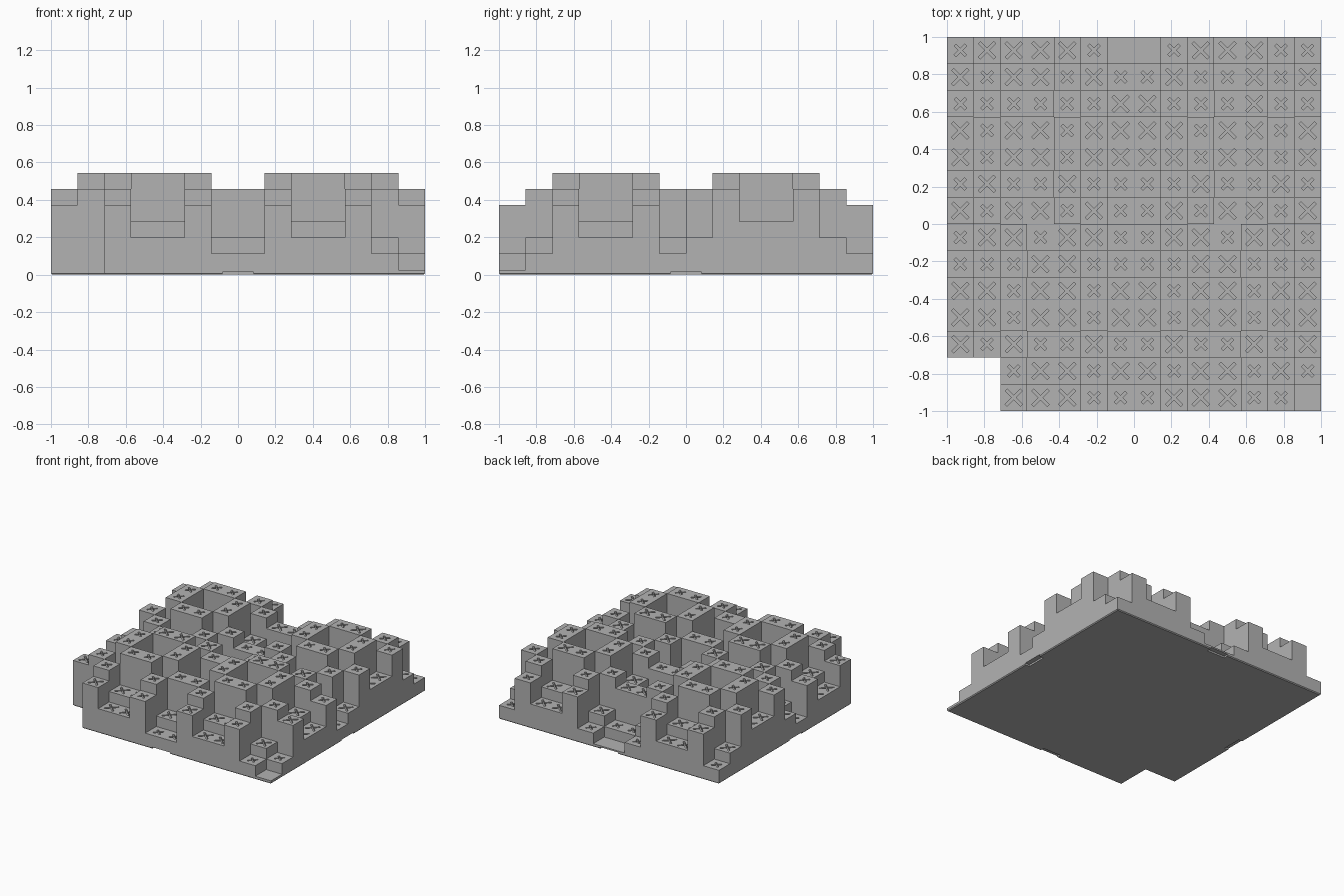
import bpy, bmesh, math

if "Cube" in bpy.data.objects:
    bpy.data.objects.remove(bpy.data.objects["Cube"])

N, C = 14, 1 / 7            # cells per side, cell size
Z0, STEP = 0.026, 0.0865    # lowest top, height step
PLATE = 0.016               # base plate thickness
GROOVE = 0.018              # depth of the cross grooves

grey = bpy.data.materials.new("grey")
grey.diffuse_color = (0.45, 0.45, 0.45, 1)
grey.use_nodes = True
grey.node_tree.nodes["Principled BSDF"].inputs["Base Color"].default_value = grey.diffuse_color

# Cross sizes, back row first: L large, s small, . none
CROSSES = ["sLLLLs..sLLLss", "LsLLsLssLssLsL", "ssssssLLsssLss", "LsLLsLLLLsLLsL",
           "LsLLsLLLLsLLsL", "sLssLssssLssLs", "LsLLsLssLsLLsL", "sLLsLLssLLsLLs",
           "sssLLssssLLsss", "LLsLLsLLsLLsLL", "LLsLLsLLsLLsLL", "LsLssLssLssLsL",
           "..sLLsLLsLLsLs", "..LLLsssLLLss."]


def add_object(name, bm):
    bmesh.ops.remove_doubles(bm, verts=bm.verts, dist=1e-5)
    bmesh.ops.recalc_face_normals(bm, faces=bm.faces)
    mesh = bpy.data.meshes.new(name)
    bm.to_mesh(mesh)
    bm.free()
    mesh.materials.append(grey)
    obj = bpy.data.objects.new(name, mesh)
    bpy.context.collection.objects.link(obj)
    return obj


def height(c, r):
    """Sum of two squares modulo 7, with the four quadrants mirrored."""
    if not (0 <= c < N and 0 <= r < N) or (c < 2 and r < 2):
        return None
    if r < 7:
        i = c if c < 7 else 13 - c
    else:
        i = 6 - c if c < 7 else c - 7
    j = r if r < 7 else 13 - r
    return Z0 + STEP * ((i * i + j * j) % 7)


def quad(bm, *pts):
    return bm.faces.new([bm.verts.new(p) for p in pts])


def grooved_top(bm, cx, cy, z, reach):
    """Square top with a diagonal cross sunk into it."""
    h, w = C / 2, 0.0075

    def polar(angle, u, v, dz=0):
        s, t = math.sin(angle), math.cos(angle)
        return (cx + u * t - v * s, cy + u * s + v * t, z - dz)

    floor = []
    for k in range(4):
        a, b = math.radians(45 + 90 * k), math.radians(135 + 90 * k)
        corner, corner2 = polar(a, h * 2 ** 0.5, 0), polar(b, h * 2 ** 0.5, 0)
        e1, e2 = (reach, -w), (reach, w)
        quad(bm, corner, polar(a, *e2), polar(a, *e1))
        quad(bm, corner, corner2, polar(b, *e1), polar(a, w, w), polar(a, *e2))
        path = [e1, e2, (w, w)]
        floor += [polar(a, *p, GROOVE) for p in path]
        rim = [polar(a, *p) for p in path] + [polar(b, *e1)]
        low = [polar(a, *p, GROOVE) for p in path] + [polar(b, *e1, GROOVE)]
        for n in range(3):
            quad(bm, rim[n], rim[n + 1], low[n + 1], low[n])
    quad(bm, *floor)


# Stepped blocks: tops plus the walls down to lower neighbours
bm = bmesh.new()
for r in range(N):
    for c in range(N):
        z = height(c, r)
        if z is None:
            continue
        x0, y0 = c * C - 1, r * C - 1
        x1, y1 = x0 + C, y0 + C
        mark = CROSSES[N - 1 - r][c]
        if mark == ".":
            quad(bm, (x0, y0, z), (x1, y0, z), (x1, y1, z), (x0, y1, z))
        else:
            grooved_top(bm, x0 + C / 2, y0 + C / 2, z, 0.058 if mark == "L" else 0.040)
        sides = [((0, -1), (x0, y0), (x1, y0)), ((1, 0), (x1, y0), (x1, y1)),
                 ((0, 1), (x1, y1), (x0, y1)), ((-1, 0), (x0, y1), (x0, y0))]
        for (dc, dr), p, q in sides:
            low = height(c + dc, r + dr)
            low = PLATE if low is None else low
            if low < z - 1e-6:
                quad(bm, (*p, low), (*q, low), (*q, z), (*p, z))
# walls keep outward winding, so normals are not guessed across split edges
add_object("stepped_blocks", bm)

# Base plate with a small chamfer and a missing corner
g = 2 * C - 1
bm = bmesh.new()


def ring(inset, z):
    a, b, n = -1 + inset, 1 - inset, g + inset
    return [bm.verts.new((x, y, z)) for x, y in
            [(n, a), (b, a), (b, b), (a, b), (a, n), (n, n)]]


rings = [ring(0.007, 0), ring(0, 0.007), ring(0, PLATE)]
bm.faces.new(rings[0][::-1])
bm.faces.new(rings[-1])
for lower, upper in zip(rings, rings[1:]):
    for n in range(6):
        m = (n + 1) % 6
        bm.faces.new([lower[n], lower[m], upper[m], upper[n]])
base = add_object("base_plate", bm)

# Finger notches in the middle of each side
bm = bmesh.new()
for k in range(4):
    box = bmesh.ops.create_cube(bm, size=1)["verts"]
    for v in box:
        x, y, z = v.co.x * 0.08 + 1, v.co.y * 0.165, v.co.z * 0.028
        t = k * math.pi / 2
        v.co = (x * math.cos(t) - y * math.sin(t), x * math.sin(t) + y * math.cos(t), z)
cutter = add_object("notch_cutter", bm)
cutter.hide_render = True
cut = base.modifiers.new("notches", "BOOLEAN")
cut.object, cut.operation, cut.solver = cutter, "DIFFERENCE", "EXACT"
bpy.context.view_layer.objects.active = base
bpy.ops.object.modifier_apply(modifier=cut.name)
bpy.data.objects.remove(cutter)
